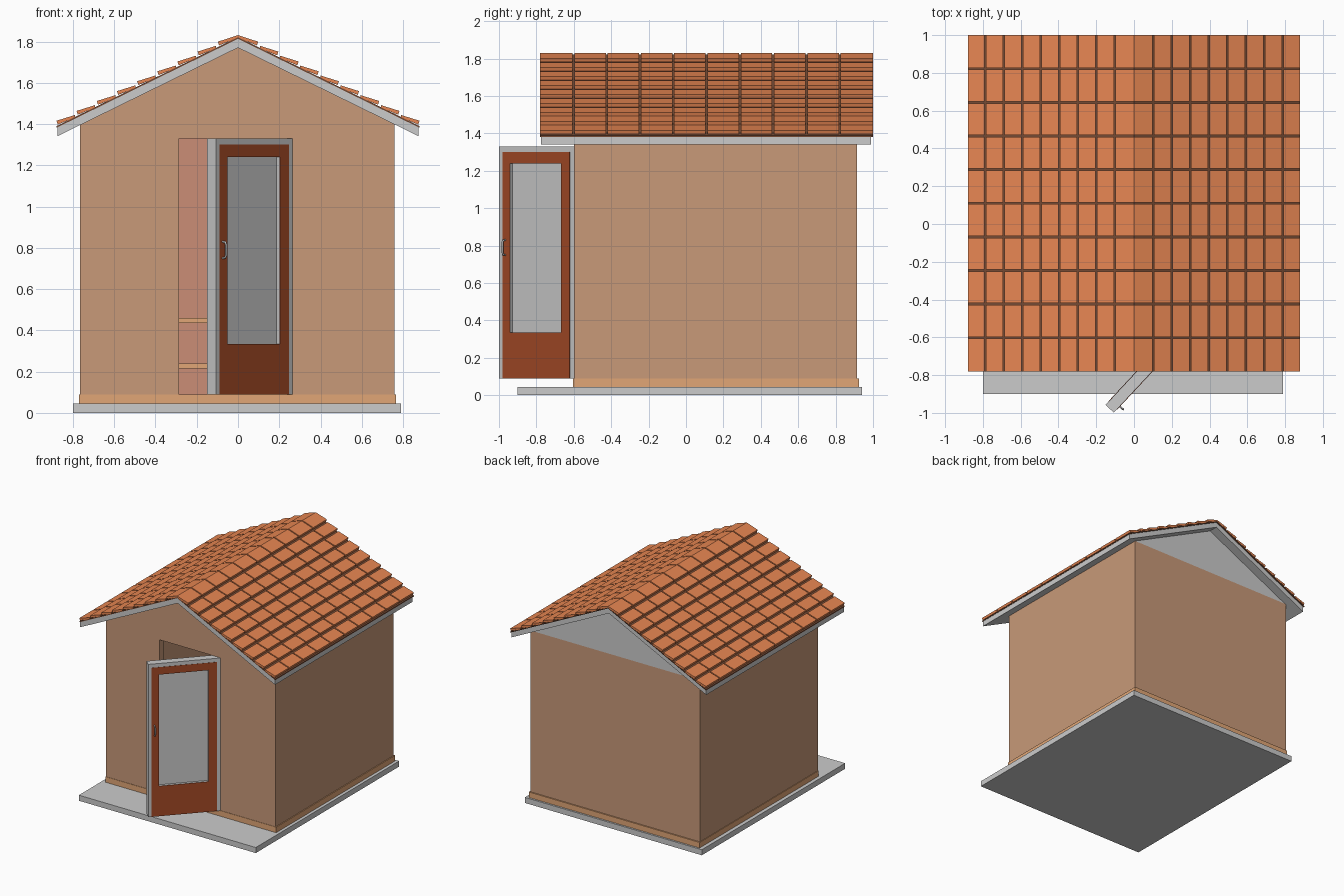
import bpy, bmesh, math
from mathutils import Matrix, Vector

if "Cube" in bpy.data.objects:
    bpy.data.objects.remove(bpy.data.objects["Cube"])


def mat(name, r, g, b):
    m = bpy.data.materials.new(name)
    m.diffuse_color = (r, g, b, 1)
    m.use_nodes = True
    m.node_tree.nodes["Principled BSDF"].inputs["Base Color"].default_value = m.diffuse_color
    return m


WALL = mat("wall_wood", 0.58, 0.32, 0.19)
LINING = mat("lining_wood", 0.60, 0.27, 0.18)
PLINTH = mat("plinth_wood", 0.75, 0.38, 0.18)
TILE = mat("roof_tile", 0.80, 0.24, 0.085)
UNDER = mat("underlay", 0.18, 0.07, 0.035)
DOOR = mat("door_wood", 0.38, 0.07, 0.02)


def finish(bm, name, material=None, matrix=None):
    bmesh.ops.recalc_face_normals(bm, faces=bm.faces)
    me = bpy.data.meshes.new(name)
    bm.to_mesh(me)
    bm.free()
    ob = bpy.data.objects.new(name, me)
    bpy.context.collection.objects.link(ob)
    if material:
        me.materials.append(material)
    if matrix:
        ob.matrix_world = matrix
    return ob


def add_prism(bm, pts, y0, y1):
    """Extrude an (x, z) outline from y0 to y1."""
    f = bm.faces.new([bm.verts.new((x, y0, z)) for x, z in pts])
    ext = bmesh.ops.extrude_face_region(bm, geom=[f])["geom"]
    bmesh.ops.translate(bm, vec=(0, y1 - y0, 0),
                        verts=[v for v in ext if isinstance(v, bmesh.types.BMVert)])


def prism(name, pts, y0, y1, material=None, matrix=None):
    bm = bmesh.new()
    add_prism(bm, pts, y0, y1)
    return finish(bm, name, material, matrix)


def rect(x0, x1, z0, z1):
    return [(x0, z0), (x1, z0), (x1, z1), (x0, z1)]


def box(name, x, y, z, material=None, matrix=None):
    return prism(name, rect(*x, *z), *y, material, matrix)


# Base slab and plinth floor
box("base_slab", (-0.80, 0.79), (-0.90, 0.94), (0, 0.045))
box("plinth", (-0.77, 0.765), (-0.603, 0.925), (0.045, 0.09), PLINTH)

# Walls with door opening at the front
X0, X1, Y0, Y1, TOP, T = -0.765, 0.758, -0.60, 0.915, 1.40, 0.05
prism("front_wall", [(X0, 0.09), (-0.285, 0.09), (-0.285, 1.33), (0.265, 1.33),
                     (0.265, 0.09), (X1, 0.09), (X1, TOP), (X0, TOP)], Y0, Y0 + T, WALL)
box("back_wall", (X0, X1), (Y1 - T, Y1), (0.09, TOP), WALL)
box("left_wall", (X0, X0 + T), (Y0 + T, Y1 - T), (0.09, TOP), WALL)
box("right_wall", (X1 - T, X1), (Y0 + T, Y1 - T), (0.09, TOP), WALL)

# Gables: timber in front, grey attic block behind
gable = [(X0, TOP), (X1, TOP), (0, 1.772)]
prism("front_gable", gable, Y0, Y0 + T, WALL)
prism("attic_block", gable, Y0 + T, Y1)

# Inner lining and two stepped benches
box("back_lining", (X0 + T, X1 - T), (Y1 - T - 0.01, Y1 - T), (0.09, TOP), LINING)
for i, (ya, zt) in enumerate([(0.20, 0.24), (0.52, 0.46)]):
    box(f"bench_seat_{i}", (X0 + T, X1 - T), (ya, Y1 - T - 0.01), (zt - 0.025, zt), PLINTH)
    box(f"bench_riser_{i}", (X0 + T, X1 - T), (ya + 0.01, ya + 0.03), (0.09, zt - 0.025), LINING)

# Roof boards and underlay
EAVE, SLOPE, RIDGE = 0.88, 0.49, 1.815


def roof_z(x):
    return RIDGE - SLOPE * abs(x)


def chevron(half, lo, hi):
    xs = (-half, 0, half)
    return [(x, roof_z(x) + lo) for x in xs] + [(x, roof_z(x) + hi) for x in xs[::-1]]


prism("roof_boards", chevron(0.875, -0.045, -0.002), -0.775, 0.99)
prism("roof_underlay", chevron(0.88, -0.002, 0.006), -0.78, 1.0, UNDER)

# Overlapping roof tiles: 9 rows per side, 10 columns
ROWS, COLS = 9, 10
dx, dy = EAVE / ROWS, 1.78 / COLS
bm = bmesh.new()
for side in (-1, 1):
    for r in range(ROWS):
        lo = EAVE - r * dx
        hi = lo - dx + (0.008 if r < ROWS - 1 else 0)
        pts = [(lo - 0.006, roof_z(lo) + 0.014), (lo, roof_z(lo) + 0.032),
               (hi, roof_z(hi) + 0.016), (hi, roof_z(hi) + 0.003)]
        pts = [(side * x, z) for x, z in pts]
        for c in range(COLS):
            ya = -0.78 + c * dy
            add_prism(bm, pts, ya + (0.005 if c else 0),
                      ya + dy - (0.005 if c < COLS - 1 else 0))
finish(bm, "roof_tiles", TILE)

# Open door, built in local space: hinge at x = 0, free edge at x = -L, outside is -y
L, H0, H1, D = 0.545, 0.09, 1.33, 0.06
hinge = Matrix.Translation((0.265, -0.60, 0)) @ Matrix.Rotation(math.radians(47), 4, "Z")


def ring(name, outer, inner, y0, y1, material=None):
    """Rectangular frame with a rectangular hole."""
    bm = bmesh.new()
    loops = [[[bm.verts.new((x, y, z)) for x, z in rect(*b)] for b in (outer, inner)]
             for y in (y0, y1)]
    for i in range(4):
        j = (i + 1) % 4
        for lp in loops:
            bm.faces.new((lp[0][i], lp[0][j], lp[1][j], lp[1][i]))
        for k in (0, 1):
            bm.faces.new((loops[0][k][i], loops[0][k][j], loops[1][k][j], loops[1][k][i]))
    return finish(bm, name, material, hinge)


hole = (-L + 0.08, -L + 0.452, 0.335, 1.24)
ring("door_frame", (-L, 0, H0, H1), hole, 0, D)
for side, y in (("outer", -0.002), ("inner", D)):
    ring(f"door_panel_{side}", (-L + 0.024, -0.028, H0, 1.30), hole, y, y + 0.002, DOOR)
box("door_glass", hole[:2], (0.02, 0.04), hole[2:], None, hinge)

# Door handle: bent bar
cu = bpy.data.curves.new("door_handle", "CURVE")
cu.dimensions = "3D"
cu.bevel_depth = 0.005
cu.bevel_resolution = 2
cu.use_fill_caps = True
sp = cu.splines.new("POLY")
path = [(0, 0.75), (-0.018, 0.752), (-0.025, 0.765), (-0.025, 0.815), (-0.018, 0.828), (0, 0.83)]
sp.points.add(len(path) - 1)
for p, (y, z) in zip(sp.points, path):
    p.co = (-L + 0.046, y, z, 1)
handle = bpy.data.objects.new("door_handle", cu)
handle.matrix_world = hinge
bpy.context.collection.objects.link(handle)
